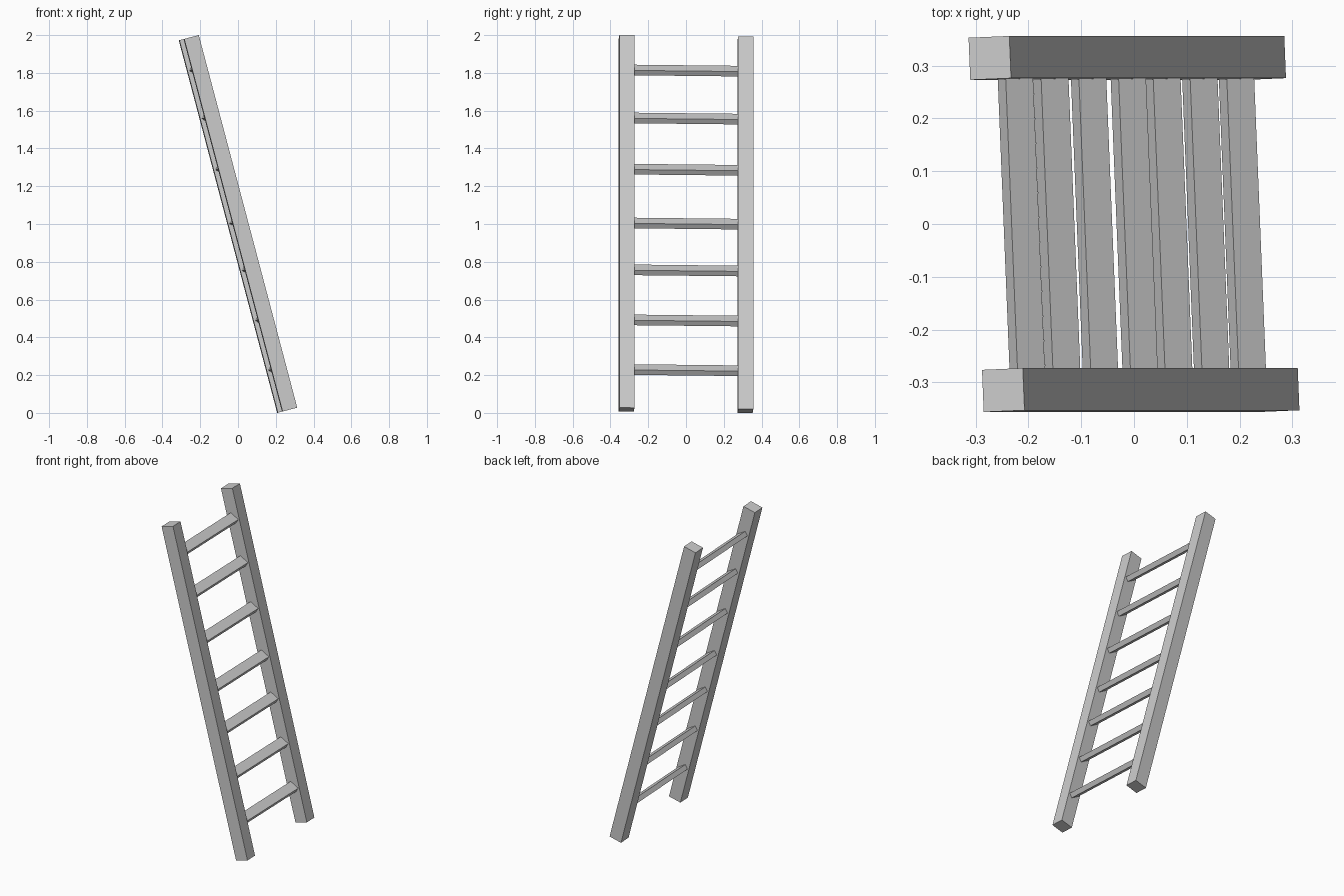
import bpy
from math import radians, cos
from mathutils import Matrix

if "Cube" in bpy.data.objects:
    bpy.data.objects.remove(bpy.data.objects["Cube"])

LEAN = radians(14.8)    # ladder leans back toward -x
TWIST = radians(2.4)    # slight turn about its own length
FRAME = (Matrix.Translation((0, 0, 1))
         @ Matrix.Rotation(-LEAN, 4, 'Y')
         @ Matrix.Rotation(TWIST, 4, 'Z'))


def box(name, size, loc, tilt=0.0):
    """Box placed in the ladder's own leaning frame."""
    bpy.ops.mesh.primitive_cube_add(size=1)
    ob = bpy.context.object
    ob.name = name
    ob.data.transform(Matrix.Diagonal((*size, 1)))
    ob.matrix_world = (FRAME @ Matrix.Translation(loc)
                       @ Matrix.Rotation(tilt, 4, 'Y'))
    return ob


# Two square side rails
for side, y in (("front", -0.315), ("back", 0.315)):
    box(side + "_rail", (0.08, 0.08, 2.04), (0, y, 0))

# Seven flat rungs, unevenly spaced and tilted 45 degrees to the rails
heights = [0.226, 0.489, 0.754, 1.002, 1.287, 1.558, 1.812]
for i, z in enumerate(heights, 1):
    box(f"rung_{i}", (0.06, 0.56, 0.03), (0.001, 0, (z - 1) / cos(LEAN)),
        radians(45))
